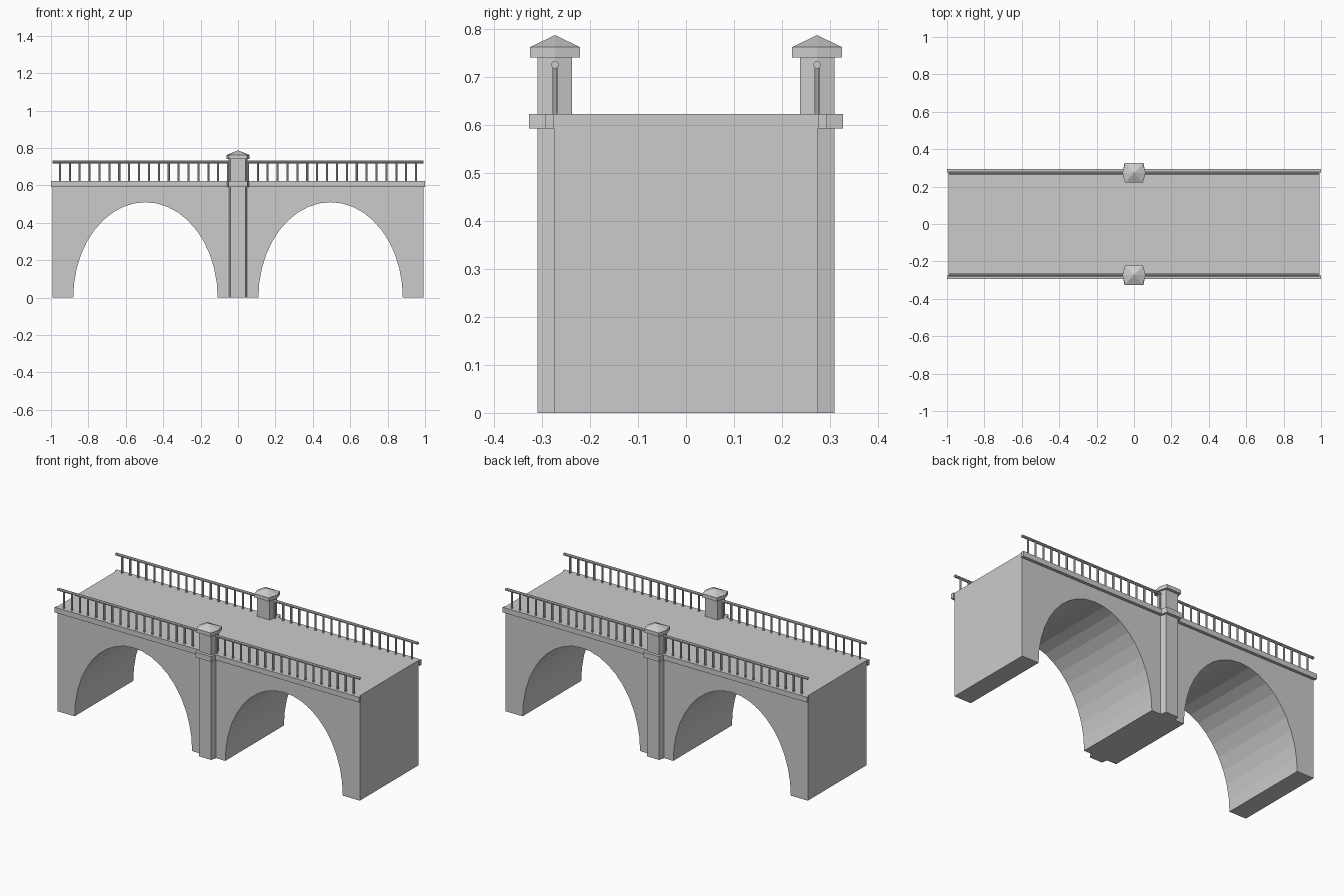
import bpy, bmesh, math

if "Cube" in bpy.data.objects:
    bpy.data.objects.remove(bpy.data.objects["Cube"])

HALF_W = 0.275     # half depth of the bridge body
DECK = 0.623       # deck height


def make_object(name, bm):
    bmesh.ops.recalc_face_normals(bm, faces=bm.faces)
    mesh = bpy.data.meshes.new(name)
    bm.to_mesh(mesh)
    bm.free()
    obj = bpy.data.objects.new(name, mesh)
    bpy.context.collection.objects.link(obj)
    return obj


def add_prism(bm, ring_a, ring_b):
    """Closed solid between two matching rings of points."""
    a = [bm.verts.new(p) for p in ring_a]
    b = [bm.verts.new(p) for p in ring_b]
    n = len(a)
    bm.faces.new(a)
    bm.faces.new(b)
    for i in range(n):
        bm.faces.new((a[i], a[(i + 1) % n], b[(i + 1) % n], b[i]))
    return b


def add_cylinder(bm, center, radius, length, axis, sides=8):
    """Thin bar along x or z."""
    x, y, z = center
    rings = []
    for s in (-length / 2, length / 2):
        ring = []
        for i in range(sides):
            t = 2 * math.pi * (i + 0.5) / sides
            u, v = radius * math.cos(t), radius * math.sin(t)
            ring.append((x + s, y + u, z + v) if axis == 'x' else (x + u, y + v, z + s))
        rings.append(ring)
    add_prism(bm, *rings)


def hexagon(y, corner_x, side_x, half_y, z):
    """Six-sided plan with wide front and back faces."""
    return [(side_x, y, z), (corner_x, y + half_y, z), (-corner_x, y + half_y, z),
            (-side_x, y, z), (-corner_x, y - half_y, z), (corner_x, y - half_y, z)]


# Bridge body: front outline with two elliptical arches, extruded in depth
ARCH_SEGS = 20
outline = [(-0.993, DECK), (-0.993, 0)]
for cx in (-0.495, 0.495):
    for i in range(ARCH_SEGS + 1):
        t = math.pi * (1 - i / ARCH_SEGS)
        outline.append((cx + 0.386 * math.cos(t), 0.51 * math.sin(t)))
outline += [(0.993, 0), (0.993, DECK)]
bm = bmesh.new()
add_prism(bm, [(x, -HALF_W, z) for x, z in outline], [(x, HALF_W, z) for x, z in outline])
make_object("bridge_body", bm)

for side, label in ((-1, "front"), (1, "back")):
    y = side * HALF_W

    # Cornice strip along the deck edge
    bm = bmesh.new()
    y2 = side * 0.293
    strip = [(y, 0.592), (y2, 0.592), (y2, DECK), (y, DECK)]
    add_prism(bm, [(-1, a, b) for a, b in strip], [(1, a, b) for a, b in strip])
    make_object(label + "_cornice", bm)

    # Central six-sided pillar from the ground to the cap
    py = side * 0.273
    bm = bmesh.new()
    add_prism(bm, hexagon(py, 0.040, 0.050, 0.036, 0), hexagon(py, 0.040, 0.050, 0.036, 0.745))
    make_object(label + "_pillar", bm)

    # Collar where the pillar passes the cornice
    bm = bmesh.new()
    add_prism(bm, hexagon(py, 0.050, 0.062, 0.054, 0.592), hexagon(py, 0.050, 0.062, 0.054, DECK))
    make_object(label + "_pillar_collar", bm)

    # Cap slab with a pointed top
    bm = bmesh.new()
    top = add_prism(bm, hexagon(py, 0.048, 0.062, 0.052, 0.740),
                    hexagon(py, 0.048, 0.062, 0.052, 0.762))
    top_face = bm.faces.get(top)
    center = bmesh.ops.poke(bm, faces=[top_face])["verts"][0]
    center.co.z = 0.787
    make_object(label + "_pillar_cap", bm)

    # Handrail
    bm = bmesh.new()
    add_cylinder(bm, (0, py, 0.725), 0.008, 1.986, 'x')
    make_object(label + "_handrail", bm)

    # Balusters, evenly spaced with the middle ones lost in the pillar
    bm = bmesh.new()
    for i in range(-18, 19):
        if i:
            add_cylinder(bm, (i * 0.0529, py, 0.671), 0.006, 0.1, 'z')
    make_object(label + "_balusters", bm)
